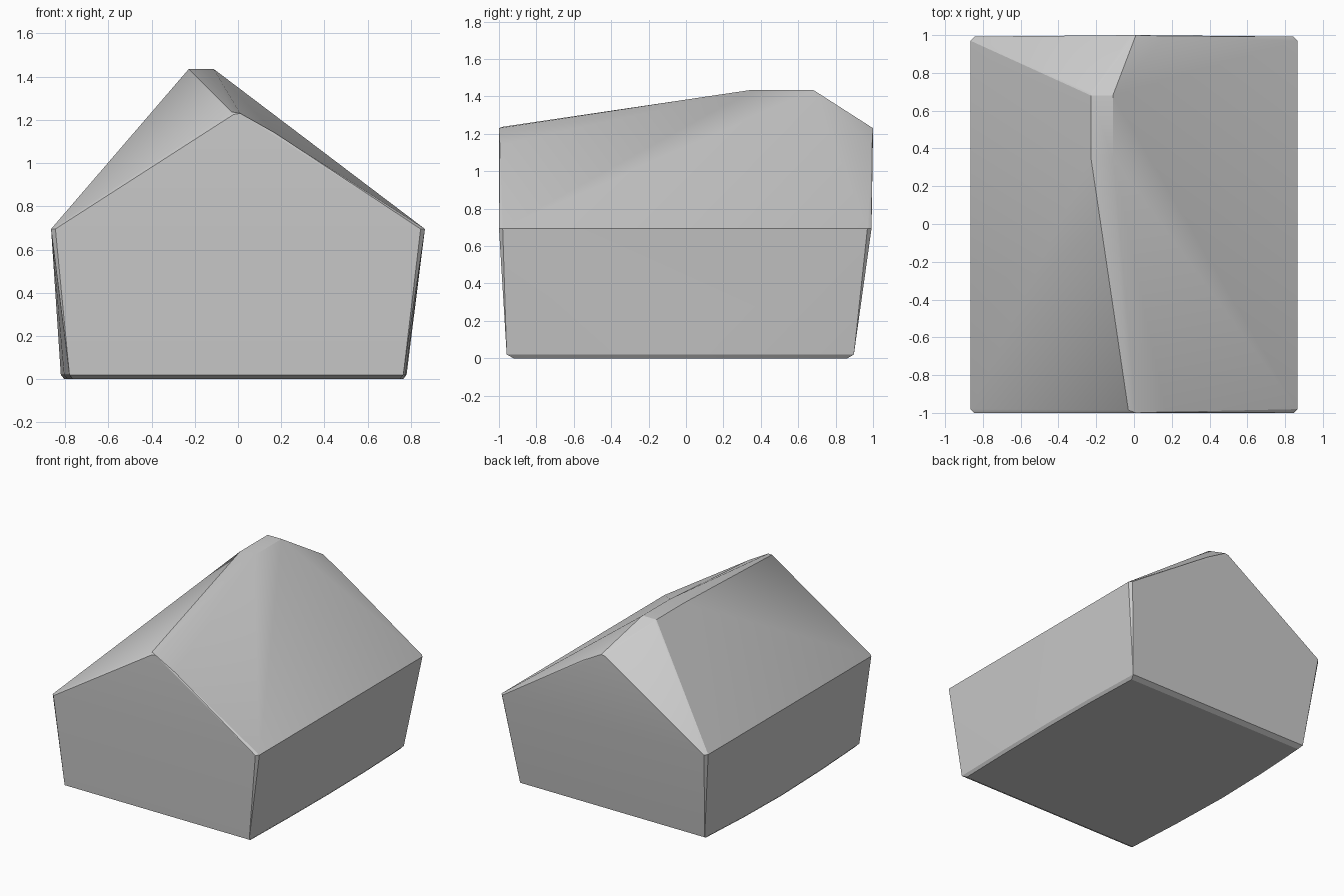
import bpy, bmesh

if "Cube" in bpy.data.objects:
    bpy.data.objects.remove(bpy.data.objects["Cube"])

pts = []

# Base outline, bowed slightly outward on the long sides
base = [(-0.78, -0.94), (-0.805, -0.5), (-0.82, 0.0), (-0.81, 0.45), (-0.785, 0.88),
        (0.76, 0.88), (0.775, 0.45), (0.78, 0.0), (0.775, -0.5), (0.765, -0.94)]
for x, y in base:
    k = 0.98
    pts.append((x * k, y * k, 0.0))
    pts.append((x, y * 1.02, 0.02))

# Eaves with small chamfered corners
for s in (-1, 1):
    for x, y in ((0.865, -0.98), (0.845, -1.0), (0.865, 0.97), (0.845, 0.992)):
        pts.append((s * x, y, 0.695))

# Gable peaks at front and back
for y in (-1, 1):
    pts += [(-0.02, y, 1.225), (0.01, y, 1.23), (0.17, y * 0.995, 1.14)]
    pts.append((-0.03, y * 0.985, 1.237))

# Small flat top where the chimney rises
for x in (-0.228, -0.112):
    pts += [(x, 0.35, 1.435), (x, 0.68, 1.435), (x, 0.695, 1.425)]

# Wrap everything in one convex shell
bm = bmesh.new()
for p in pts:
    bm.verts.new(p)
res = bmesh.ops.convex_hull(bm, input=bm.verts)
loose = [v for v in bm.verts if not v.link_faces]
bmesh.ops.delete(bm, geom=loose, context='VERTS')
bmesh.ops.recalc_face_normals(bm, faces=bm.faces)
mesh = bpy.data.meshes.new("house_shell")
bm.to_mesh(mesh)
bm.free()
obj = bpy.data.objects.new("house_shell", mesh)
bpy.context.collection.objects.link(obj)

# Smooth shading with crisp edges
bpy.context.view_layer.objects.active = obj
obj.select_set(True)
bpy.ops.object.shade_smooth_by_angle(angle=0.4)
